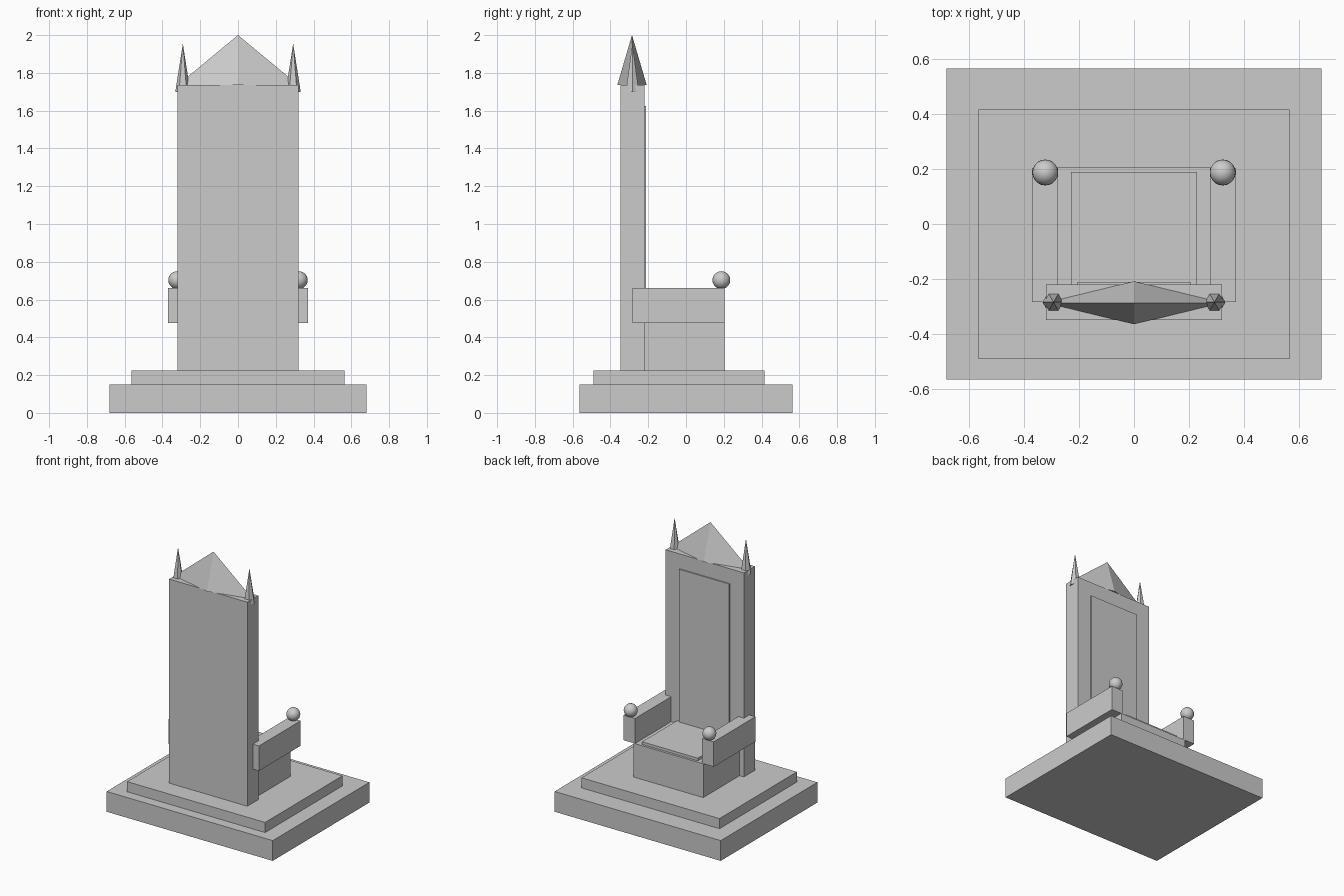
import bpy, math

if "Cube" in bpy.data.objects:
    bpy.data.objects.remove(bpy.data.objects["Cube"])

stone = bpy.data.materials.new("grey_stone")
stone.diffuse_color = (0.6, 0.6, 0.6, 1)
stone.use_nodes = True
stone.node_tree.nodes["Principled BSDF"].inputs["Base Color"].default_value = stone.diffuse_color


def finish(name):
    ob = bpy.context.object
    ob.name = name
    ob.data.materials.clear()
    ob.data.materials.append(stone)
    return ob


def box(name, x0, x1, y0, y1, z0, z1):
    bpy.ops.mesh.primitive_cube_add(size=1)
    ob = finish(name)
    for v in ob.data.vertices:
        v.co = (x0 + (v.co.x + 0.5) * (x1 - x0),
                y0 + (v.co.y + 0.5) * (y1 - y0),
                z0 + (v.co.z + 0.5) * (z1 - z0))
    return ob


def spike(name, sides, x, y, z0, z1, rx, ry):
    # pointed cone with corners on the x axis
    bpy.ops.mesh.primitive_cone_add(vertices=sides, radius1=1, radius2=0, depth=1)
    ob = finish(name)
    turn = math.pi / 2
    for v in ob.data.vertices:
        px = v.co.x * math.cos(turn) - v.co.y * math.sin(turn)
        py = v.co.x * math.sin(turn) + v.co.y * math.cos(turn)
        v.co = (x + px * rx, y + py * ry, z0 + (v.co.z + 0.5) * (z1 - z0))
    return ob


# stepped dais
box("lower_step", -0.68, 0.68, -0.565, 0.565, 0, 0.15)
box("upper_step", -0.565, 0.565, -0.49, 0.415, 0.15, 0.225)

# seat and cushion
box("seat", -0.285, 0.285, -0.22, 0.205, 0.225, 0.475)
box("cushion", -0.228, 0.228, -0.22, 0.188, 0.475, 0.495)

# tall back with raised panel and pointed crest
box("backrest", -0.32, 0.32, -0.348, -0.22, 0.225, 1.735)
box("back_panel", -0.205, 0.205, -0.225, -0.211, 0.495, 1.625)
spike("crest", 4, 0, -0.286, 1.735, 2.0, 0.32, 0.078)

# mirrored armrests, ball knobs and spires
for side, s in (("left", -1), ("right", 1)):
    xa, xb = sorted((s * 0.275, s * 0.37))
    box(side + "_armrest", xa, xb, -0.283, 0.204, 0.475, 0.66)
    bpy.ops.mesh.primitive_uv_sphere_add(segments=20, ring_count=12, radius=0.047,
                                         location=(s * 0.322, 0.187, 0.703))
    finish(side + "_knob")
    bpy.ops.object.shade_smooth_by_angle()
    spike(side + "_spire", 6, s * 0.292, -0.284, 1.70, 1.955, 0.04, 0.04)
